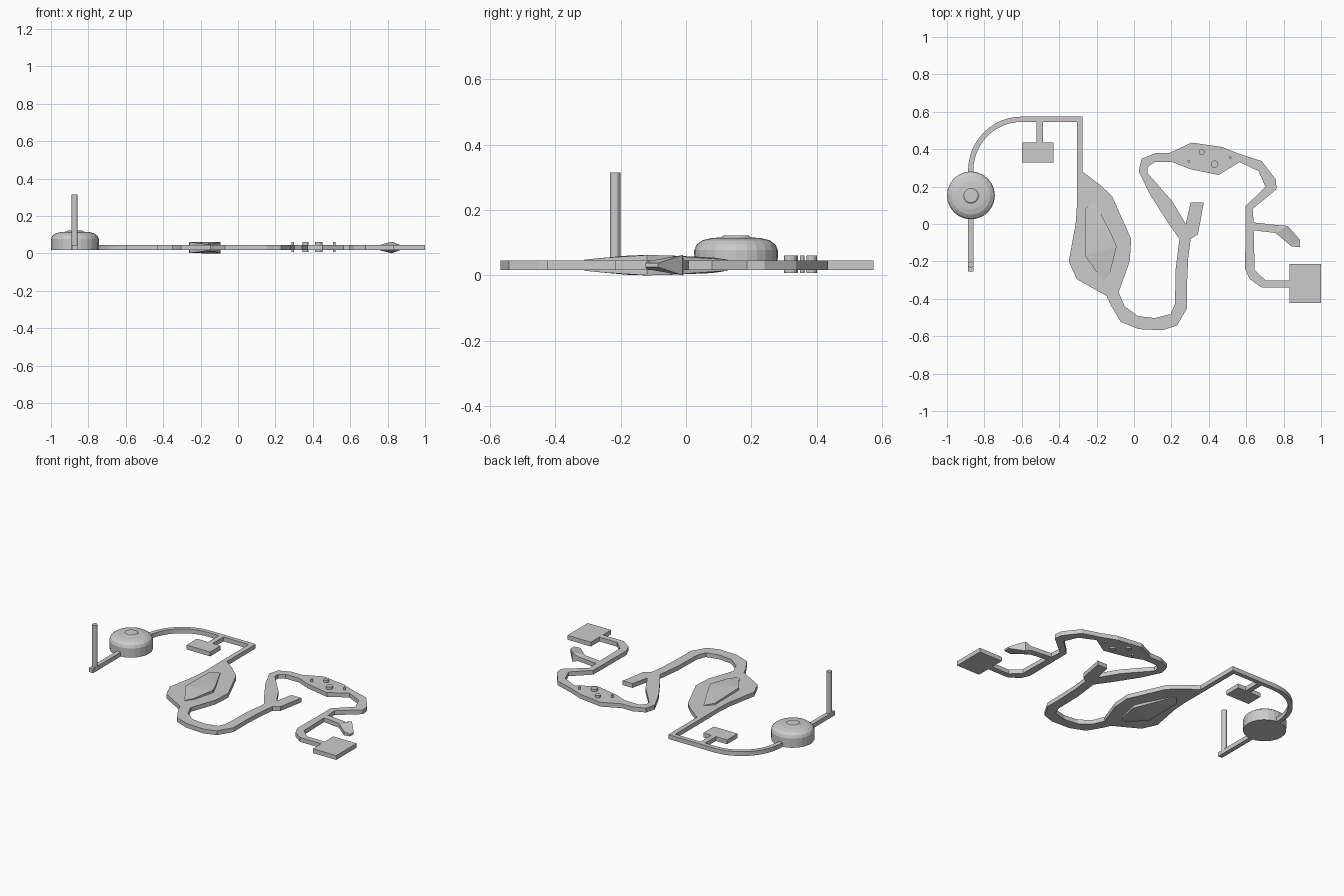
import bpy, bmesh, math

Z0, Z1 = 0.02, 0.048          # underside and top of the flat frame
MID = (Z0 + Z1) / 2


def mesh_object(name, bm):
    bmesh.ops.recalc_face_normals(bm, faces=bm.faces)
    me = bpy.data.meshes.new(name)
    bm.to_mesh(me)
    bm.free()
    ob = bpy.data.objects.new(name, me)
    bpy.context.collection.objects.link(ob)
    return ob


def plate(name, pts, halves=None):
    """Extruded outline; halves gives a half thickness per corner."""
    bm = bmesh.new()
    halves = halves or [(Z1 - Z0) / 2] * len(pts)
    lo = [bm.verts.new((x, y, MID - h)) for (x, y), h in zip(pts, halves)]
    hi = [bm.verts.new((x, y, MID + h)) for (x, y), h in zip(pts, halves)]
    caps = [bm.faces.new(lo[::-1]), bm.faces.new(hi)]
    n = len(pts)
    for i in range(n):
        j = (i + 1) % n
        bm.faces.new((lo[i], lo[j], hi[j], hi[i]))
    if len(set(halves)) > 1:
        bmesh.ops.triangulate(bm, faces=caps)
    return mesh_object(name, bm)


def lathe(name, x, y, profile, sides):
    bm = bmesh.new()
    rings = [[bm.verts.new((x + r * math.cos(2 * math.pi * k / sides),
                            y + r * math.sin(2 * math.pi * k / sides), z))
              for k in range(sides)] for r, z in profile]
    for a, b in zip(rings, rings[1:]):
        for k in range(sides):
            m = (k + 1) % sides
            bm.faces.new((a[k], a[m], b[m], b[k]))
    bm.faces.new(rings[0][::-1])
    bm.faces.new(rings[-1])
    return mesh_object(name, bm)


def rect(name, x0, x1, y0, y1):
    return plate(name, [(x0, y0), (x1, y0), (x1, y1), (x0, y1)])


# Thin arm: straight tail, quarter bend, top bar with square corner
def bend(r):
    return [(-0.6 - r * math.cos(math.pi / 2 * k / 12),
             0.287 + r * math.sin(math.pi / 2 * k / 12)) for k in range(13)]


plate("curved_arm", [(-0.887, -0.255)] + bend(0.287)
      + [(-0.275, 0.574), (-0.275, 0.28), (-0.306, 0.28), (-0.306, 0.546)]
      + bend(0.259)[::-1] + [(-0.859, -0.255)])
rect("side_stem", -0.52, -0.487, 0.435, 0.546)
rect("side_block", -0.60, -0.43, 0.33, 0.437)

# Round dome and upright post
lathe("dome", -0.872, 0.153, [(0.127, 0.02), (0.128, 0.08), (0.121, 0.097),
      (0.103, 0.11), (0.075, 0.117), (0.046, 0.119), (0.038, 0.125)], 24)
lathe("post", -0.873, -0.217, [(0.016, 0.02), (0.016, 0.318)], 16)

# Wide body flowing into the lower bend and the forked neck
plate("main_body", [
    (-0.306, 0.28), (-0.305, 0.10), (-0.312, 0.0), (-0.349, -0.20),
    (-0.306, -0.295), (-0.146, -0.385), (-0.125, -0.433), (-0.07, -0.524),
    (0.025, -0.562), (0.153, -0.568), (0.23, -0.542), (0.283, -0.452),
    (0.284, -0.31), (0.29, -0.18), (0.303, -0.08), (0.342, -0.055),
    (0.373, 0.115), (0.303, 0.115), (0.277, 0.0), (0.18, 0.01),
    (0.243, -0.08), (0.223, -0.24), (0.219, -0.428), (0.196, -0.482),
    (0.11, -0.503), (0.02, -0.492), (-0.05, -0.44), (-0.082, -0.365),
    (-0.023, -0.20), (-0.015, -0.08), (-0.118, 0.15), (-0.183, 0.21),
    (-0.275, 0.28)])

# Upper loop from the fork round to the tail
plate("upper_loop", [
    (0.277, 0.0), (0.207, 0.118), (0.073, 0.272), (0.073, 0.304),
    (0.11, 0.331), (0.205, 0.331), (0.298, 0.294), (0.453, 0.262),
    (0.565, 0.331), (0.666, 0.283), (0.703, 0.198), (0.597, 0.096),
    (0.634, 0.08), (0.763, 0.187), (0.757, 0.24), (0.682, 0.337),
    (0.565, 0.374), (0.469, 0.412), (0.308, 0.435), (0.191, 0.38),
    (0.116, 0.38), (0.041, 0.348), (0.025, 0.283), (0.084, 0.16),
    (0.18, 0.01)])

# Tail with its side branch and square end block
plate("tail", [
    (0.597, 0.096), (0.594, -0.24), (0.618, -0.294), (0.682, -0.339),
    (0.832, -0.339), (0.832, -0.302), (0.704, -0.302), (0.645, -0.246),
    (0.64, -0.034), (0.757, -0.048), (0.778, -0.007), (0.64, 0.008),
    (0.634, 0.08)])
rect("end_block", 0.832, 1.0, -0.423, -0.215)
plate("fin", [(0.778, -0.007), (0.757, -0.048), (0.842, -0.12),
              (0.888, -0.124), (0.888, -0.085), (0.822, -0.01)],
      [0.014, 0.014, 0.012, 0.006, 0.006, 0.031])

# Raised panel showing on both faces of the body
plate("raised_panel", [
    (-0.215, 0.127), (-0.262, 0.08), (-0.26, -0.17), (-0.165, -0.31),
    (-0.128, -0.26), (-0.093, -0.12), (-0.118, -0.06)],
    [0.017, 0.024, 0.030, 0.017, 0.022, 0.031, 0.030])

# Pins passing through the loop
for i, (x, y, r) in enumerate([(0.362, 0.384, 0.016), (0.431, 0.32, 0.02),
                               (0.293, 0.336, 0.007), (0.514, 0.355, 0.007)]):
    lathe(f"pin_{i + 1}", x, y, [(r, 0.01), (r, 0.064)], 12)

# Keep the lowest point on the ground
low = min(v.co.z for o in bpy.data.objects for v in o.data.vertices)
for o in bpy.data.objects:
    for v in o.data.vertices:
        v.co.z -= low
